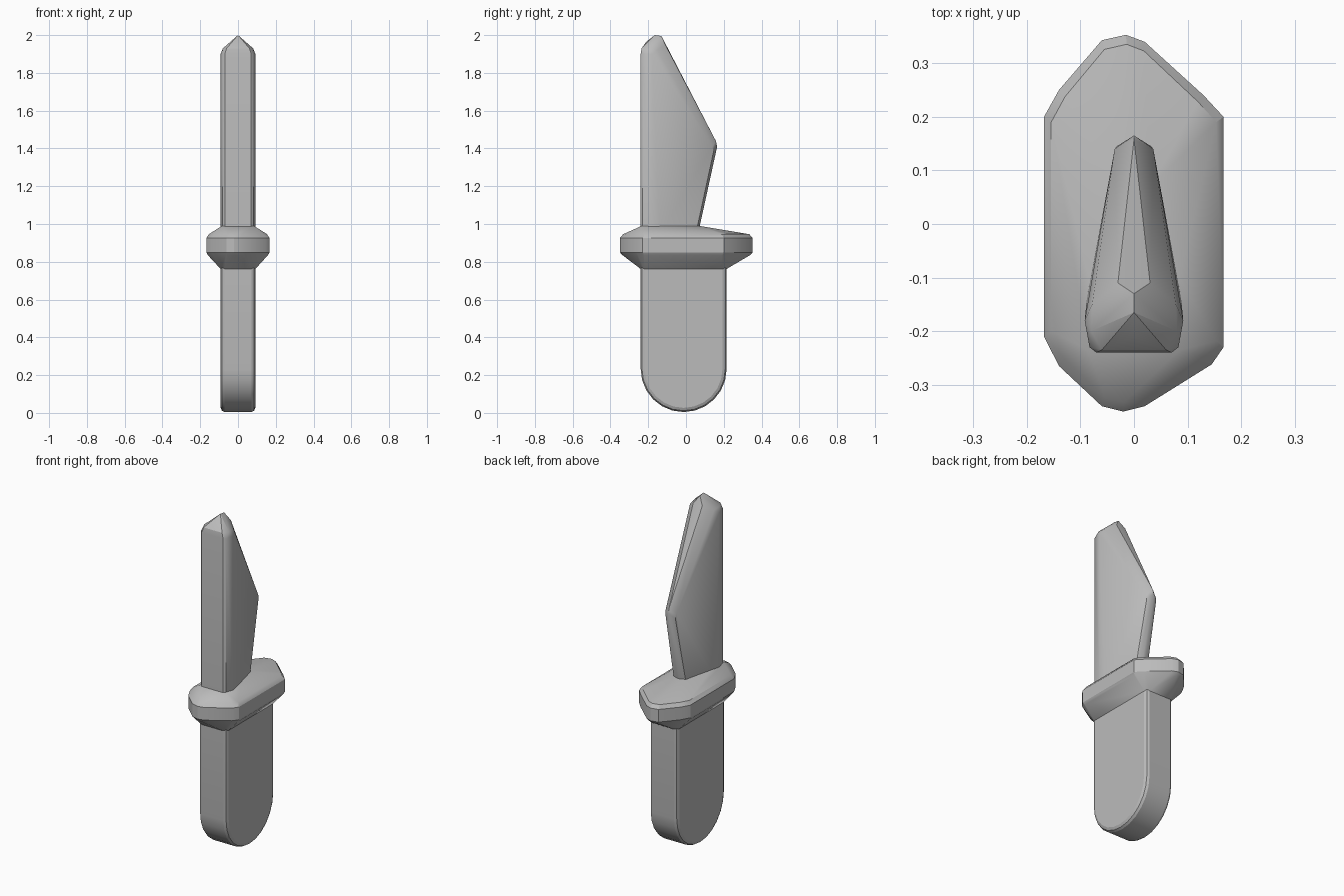
import bpy, bmesh, math

cube = bpy.data.objects.get("Cube")
if cube:
    bpy.data.objects.remove(cube, do_unlink=True)

grey = bpy.data.materials.new("plain grey")
grey.use_nodes = True
grey.diffuse_color = (0.5, 0.5, 0.5, 1)
grey.node_tree.nodes["Principled BSDF"].inputs["Base Color"].default_value = (0.5, 0.5, 0.5, 1)


def hull(name, points):
    """Solid convex part wrapped around its corner points."""
    bm = bmesh.new()
    for p in points:
        bm.verts.new(p)
    res = bmesh.ops.convex_hull(bm, input=bm.verts[:])
    loose = [v for v in bm.verts if not v.link_faces]
    bmesh.ops.delete(bm, geom=loose, context='VERTS')
    bmesh.ops.dissolve_limit(bm, angle_limit=math.radians(1), verts=bm.verts[:], edges=bm.edges[:])
    bmesh.ops.recalc_face_normals(bm, faces=bm.faces[:])
    mesh = bpy.data.meshes.new(name)
    bm.to_mesh(mesh)
    bm.free()
    mesh.materials.append(grey)
    ob = bpy.data.objects.new(name, mesh)
    bpy.context.collection.objects.link(ob)
    bpy.ops.object.select_all(action='DESELECT')
    ob.select_set(True)
    bpy.context.view_layer.objects.active = ob
    bpy.ops.object.shade_smooth_by_angle(angle=math.radians(25))
    return ob


def both(points):
    """Points and their mirror images across x."""
    return [(s * x, y, z) for x, y, z in points for s in (1, -1)]


# Handle: round-ended slab with softened rims
def slab_rim(x, inset):
    mid, r, base = -0.0125, 0.2275 - inset, 0.232
    pts = [(x, mid + s * r, 0.82) for s in (-1, 1)]
    for i in range(13):
        a = math.pi * i / 12
        pts.append((x, mid - r * math.cos(a), base - r * math.sin(a)))
    return pts


hull("handle", both(slab_rim(0.092, 0.022) + slab_rim(0.085, 0.007) + slab_rim(0.072, 0)))

# Guard: long chamfered block with blunt pointed ends
outline = [(-0.168, -0.21), (-0.168, 0.2), (-0.14, 0.25), (-0.06, 0.343),
           (-0.015, 0.353), (0.02, 0.34), (0.13, 0.24), (0.167, 0.2),
           (0.167, -0.23), (0.145, -0.262), (0.02, -0.34), (-0.02, -0.35),
           (-0.06, -0.34), (-0.14, -0.265)]
guard = [(x, y, z) for x, y in outline for z in (0.85, 0.925)]
guard += [(x * 0.92, y * 0.95, 0.946) for x, y in outline]
guard += [(x * 0.95, y * 0.96, 0.835) for x, y in outline]
guard += both([(0.085, -0.235, 0.99), (0.085, -0.1, 0.99), (0.03, 0.07, 0.99),
               (0.092, -0.22, 0.762), (0.07, -0.24, 0.762),
               (0.092, 0.195, 0.762), (0.07, 0.215, 0.762)])
hull("guard", guard)

# Blade: thick spine tapering to a swept cutting edge
blade = []
for z in (0.94, 1.9):
    blade += both([(0.07, -0.24, z), (0.083, -0.23, z), (0.092, -0.18, z)])
blade += both([(0.088, -0.14, 0.94), (0.04, 0.05, 0.94), (0.012, 0.062, 0.94),
               (0.036, 0.14, 1.41), (0.032, 0.145, 1.38),
               (0.06, -0.235, 1.93), (0.08, -0.2, 1.93), (0.078, -0.15, 1.92),
               (0.03, -0.11, 1.95)])
blade += [(0, 0.165, 1.41), (0, 0.158, 1.44),
          (0, -0.165, 2.0), (0, -0.13, 1.995), (0, -0.21, 1.965)]
hull("blade", blade)
